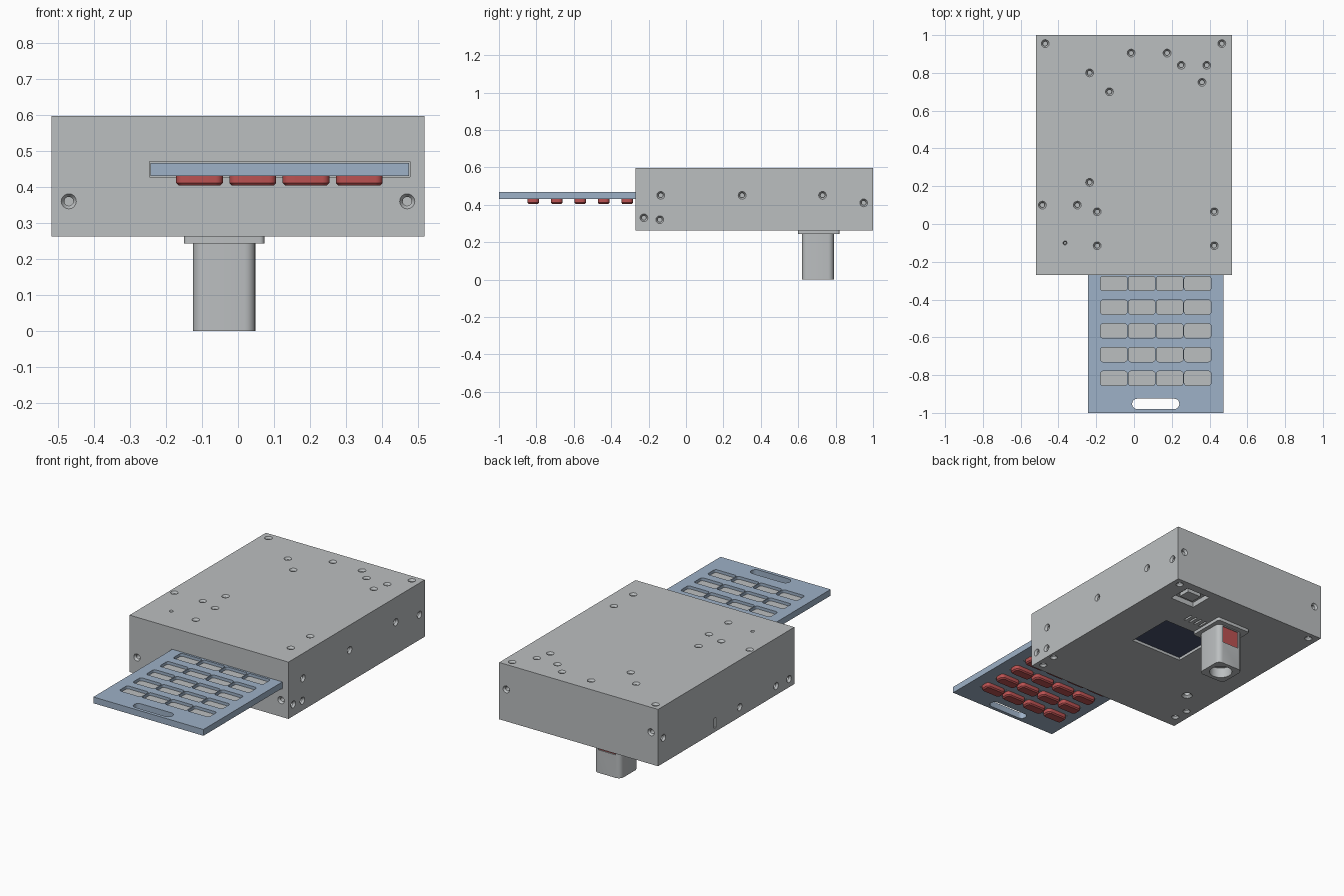
import bpy, bmesh
from math import cos, sin, pi, radians
from mathutils import Matrix, Vector

cube = bpy.data.objects.get("Cube")
if cube:
    bpy.data.objects.remove(cube, do_unlink=True)


def material(name, rgb):
    m = bpy.data.materials.new(name)
    m.use_nodes = True
    m.diffuse_color = (*rgb, 1)
    m.node_tree.nodes["Principled BSDF"].inputs["Base Color"].default_value = (*rgb, 1)
    return m


GREY = material("light grey metal", (0.50, 0.52, 0.53))
BLUE = material("steel blue", (0.34, 0.44, 0.57))
RED = material("soft red", (0.50, 0.085, 0.085))
NAVY = material("dark navy glass", (0.065, 0.08, 0.15))


def ring(w, h, r, z, x=0, y=0, n=5):
    """Rounded rectangle outline at height z."""
    pts = []
    for q, (sx, sy) in enumerate(((1, 1), (-1, 1), (-1, -1), (1, -1))):
        for i in range(n + 1 if r else 1):
            a = (q + i / n) * pi / 2
            pts.append(Vector((x + sx * (w / 2 - r) + r * cos(a),
                               y + sy * (h / 2 - r) + r * sin(a), z)))
    return pts


def loft(bm, rings, mat=Matrix()):
    """Closed solid through a stack of equal outlines, bottom to top."""
    loops = [[bm.verts.new(mat @ p) for p in r] for r in rings]
    n = len(loops[0])
    new = [bm.faces.new(loops[0][::-1]), bm.faces.new(loops[-1])]
    for a, b in zip(loops, loops[1:]):
        new += [bm.faces.new((a[i], a[(i + 1) % n], b[(i + 1) % n], b[i])) for i in range(n)]


def prism(bm, x0, x1, y0, y1, z0, z1, r=0):
    c = ((x0 + x1) / 2, (y0 + y1) / 2)
    loft(bm, [ring(x1 - x0, y1 - y0, r, z, *c) for z in (z0, z1)])


def finish(bm, name, mat):
    bmesh.ops.remove_doubles(bm, verts=bm.verts, dist=1e-5)
    bmesh.ops.recalc_face_normals(bm, faces=bm.faces)
    me = bpy.data.meshes.new(name)
    bm.to_mesh(me)
    bm.free()
    me.materials.append(mat)
    ob = bpy.data.objects.new(name, me)
    bpy.context.collection.objects.link(ob)
    smooth(me)
    return ob


def smooth(me):
    me.shade_smooth()
    me.set_sharp_from_angle(angle=radians(30))


def solid(name, mat, *box, r=0):
    bm = bmesh.new()
    prism(bm, *box, r)
    return finish(bm, name, mat)


def carve(ob, bm):
    """Cut the solids in bm out of ob."""
    cutter = finish(bm, "cutter", ob.data.materials[0])
    cutter.hide_render = True
    mod = ob.modifiers.new("cut", "BOOLEAN")
    mod.operation, mod.object, mod.solver = "DIFFERENCE", cutter, "EXACT"
    deps = bpy.context.evaluated_depsgraph_get()
    me = bpy.data.meshes.new_from_object(ob.evaluated_get(deps))
    ob.modifiers.clear()
    ob.data = me
    smooth(me)
    bpy.data.objects.remove(cutter, do_unlink=True)


def screw_hole(bm, pos, normal, r=0.021):
    """Countersink leading into a narrow bore."""
    m = Matrix.Translation(pos) @ Vector(normal).to_track_quat("Z", "Y").to_matrix().to_4x4()
    steps = ((0.6, -0.04), (0.6, -0.012), (1, 0), (1, 0.01))
    loft(bm, [ring(2 * r * k, 2 * r * k, r * k, z, n=4) for k, z in steps], m)


# Main housing
X, Y0, Y1, Z0, Z1 = 0.518, -0.27, 1.0, 0.262, 0.597
housing = solid("housing", GREY, -X, X, Y0, Y1, Z0, Z1)
cut = bmesh.new()

# Screw holes, one list per side
top = [(-.47, .955), (.465, .955), (-.015, .905), (.175, .905), (.25, .84), (.385, .84),
       (.36, .75), (-.235, .80), (-.13, .70), (-.235, .22), (-.485, .10), (-.30, .10),
       (-.195, .065), (.425, .065), (-.195, -.115), (.425, -.115)]
for x, y in top:
    screw_hole(cut, (x, y, Z1), (0, 0, 1))
screw_hole(cut, (-.365, -.10, Z1), (0, 0, 1), 0.011)
for x, y in [(.47, .955), (-.465, .955), (-.466, -.10), (-.46, -.19), (.475, -.22), (.485, -.117)]:
    screw_hole(cut, (x, y, Z0), (0, 0, -1))
screw_hole(cut, (-.356, .035, Z0), (0, 0, -1), 0.03)
for y, z in [(-.225, .33), (-.14, .32), (-.135, .45), (.30, .45), (.73, .45), (.95, .41)]:
    screw_hole(cut, (X, y, z), (1, 0, 0))
for y, z in [(-.22, .31), (-.10, .315), (.24, .32), (.95, .41)]:
    screw_hole(cut, (-X, y, z), (-1, 0, 0))
for side in (-1, 1):
    screw_hole(cut, (side * .47, Y0, .36), (0, -1, 0))
    screw_hole(cut, (side * .472, Y1, .45), (0, 1, 0))

# Side slot, drawer slot, screen recess, socket recess and vents
prism(cut, -X - .01, -X + .03, .46, .48, .285, .345)
prism(cut, -.246, .478, Y0 - .01, Y0 + .04, .427, .47)
prism(cut, -.07, .27, .31, .60, Z0 - .01, Z0 + .025)
prism(cut, .25, .41, .81, .95, Z0 - .01, Z0 + .03)
for i in range(4):
    x = .09 + .035 * i
    prism(cut, x - .006, x + .006, .67, .73, Z0 - .01, Z0 + .03)
carve(housing, cut)

solid("screen", NAVY, -.07, .27, .31, .60, Z0 + .016, Z0 + .025)
solid("socket_core", GREY, .285, .375, .845, .915, Z0 + .008, Z0 + .03)

# Sliding keypad plate with key openings and a finger slot
plate = solid("keypad_plate", BLUE, -.243, .475, -1, Y0 + .038, .43, .467)
centres = [(-.107 + .148 * c, -.817 + .1255 * r) for r in range(5) for c in range(4)]
KW, KH = .142, .076
cut = bmesh.new()
for x, y in centres:
    loft(cut, [ring(KW, KH, .014, z, x, y) for z in (.42, .48)])
prism(cut, -.01, .24, -.98 + .0, -.925, .42, .48, .027)
carve(plate, cut)

# Key caps seen in the openings, and the red keys beneath
caps, keys = bmesh.new(), bmesh.new()
for x, y in centres:
    loft(caps, [ring(KW, KH, .014, z, x, y) for z in (.432, .45)])
    loft(keys, [ring(.116, .05, .014, .404, x, y),
                ring(.13, .062, .02, .411, x, y),
                ring(.13, .062, .02, .44, x, y)])
finish(caps, "key_caps", GREY)
finish(keys, "keys", RED)

# Post under the housing, with flange, hollow end and red window
solid("post_flange", GREY, -.15, .073, .60, .82, .243, Z0 + .002, r=.012)
post = solid("post", GREY, -.125, .048, .62, .79, 0, .25, r=.03)
cut = bmesh.new()
prism(cut, -.101, .024, .6425, .7675, -.01, .06, .0625)
prism(cut, -.094, .017, .778, .80, .135, .238)
carve(post, cut)
solid("post_window", RED, -.094, .017, .777, .784, .135, .238)
